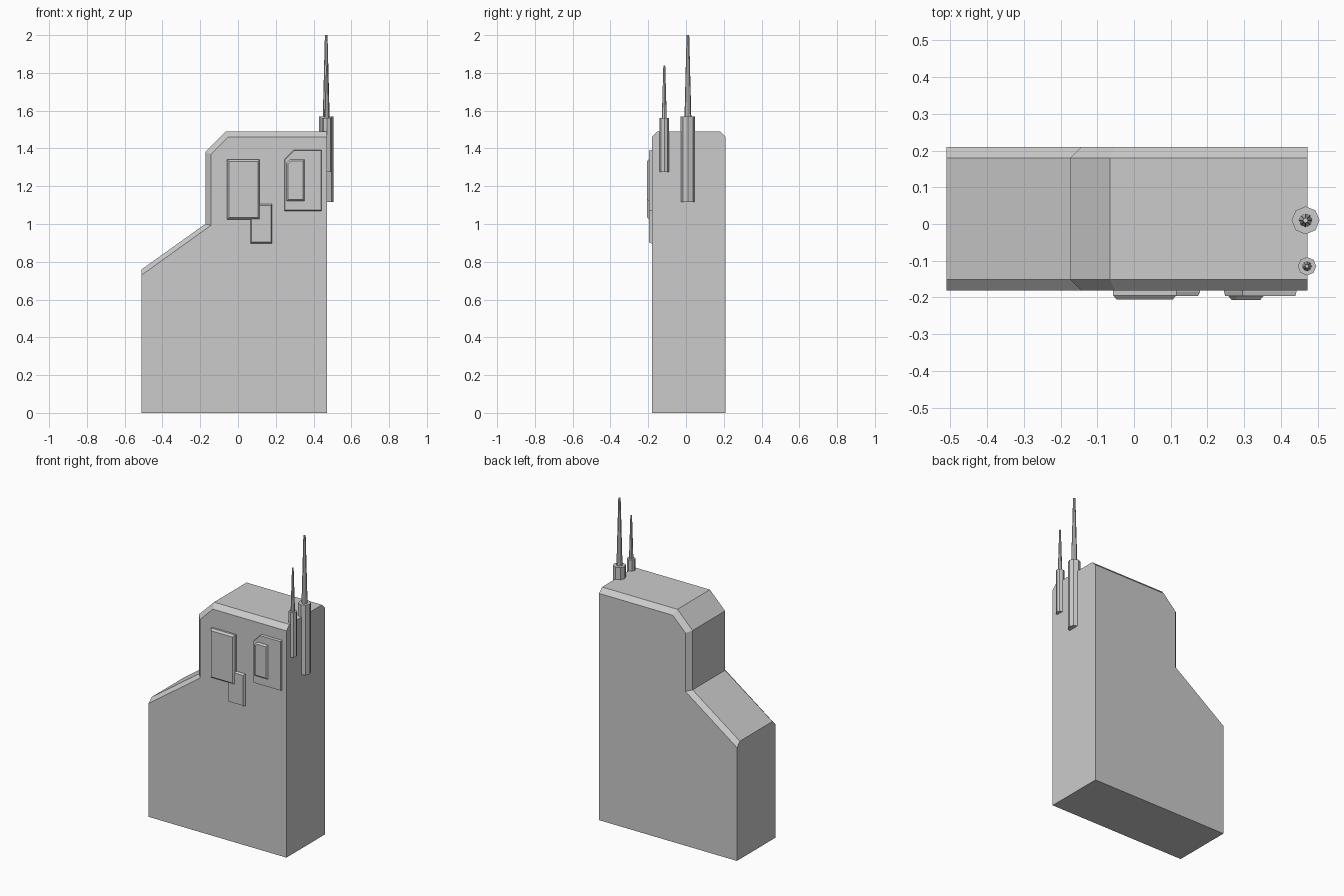
import bpy, bmesh, math

if "Cube" in bpy.data.objects:
    bpy.data.objects.remove(bpy.data.objects["Cube"])


def loft(name, rings):
    """Skin equal-length closed rings of points and cap both ends."""
    bm = bmesh.new()
    loops = [[bm.verts.new(p) for p in ring] for ring in rings]
    n = len(loops[0])
    for a, b in zip(loops, loops[1:]):
        for i in range(n):
            j = (i + 1) % n
            bm.faces.new((a[i], a[j], b[j], b[i]))
    bm.faces.new(loops[0])
    bm.faces.new(loops[-1])
    bmesh.ops.recalc_face_normals(bm, faces=bm.faces)
    mesh = bpy.data.meshes.new(name)
    bm.to_mesh(mesh)
    bm.free()
    obj = bpy.data.objects.new(name, mesh)
    bpy.context.collection.objects.link(obj)
    return obj


def at_depth(profile, y):
    return [(x, y, z) for x, z in profile]


def panel(name, x0, x1, z0, z1, back, front, edge, corner=0.0):
    """Raised plate with sloped edges, optionally a clipped top left corner."""
    def outline(d):
        l, r, b, t = x0 + d, x1 - d, z0 + d, z1 - d
        if corner:
            c = corner - d * 0.586
            return [(l, b), (r, b), (r, t), (l + c, t), (l, t - c)]
        return [(l, b), (r, b), (r, t), (l, t)]
    mid = front + min(0.012, (back - front) * 0.6)
    return loft(name, [at_depth(outline(0), back), at_depth(outline(0), mid),
                       at_depth(outline(edge), front)])


def antenna(name, x, y, sleeve_r, z0, z1, mast_r, tip_r, top):
    """Octagonal sleeve stepping in to a tapered mast."""
    def ring(r, z):
        return [(x + r * math.cos(math.tau * i / 8),
                 y + r * math.sin(math.tau * i / 8), z) for i in range(8)]
    loft(name, [ring(sleeve_r, z0), ring(sleeve_r, z1), ring(mast_r, z1),
                ring(tip_r, top)])


# Tower body: stepped silhouette with chamfered front and back rims
outer = [(-0.51, 0), (0.472, 0), (0.472, 1.49), (-0.065, 1.49),
         (-0.173, 1.382), (-0.173, 1.0), (-0.51, 0.76)]
inner = [(-0.51, 0), (0.472, 0), (0.472, 1.46), (-0.052, 1.46),
         (-0.143, 1.37), (-0.143, 0.993), (-0.51, 0.73)]
loft("tower_body", [at_depth(inner, -0.181), at_depth(outer, -0.151),
                    at_depth(outer, 0.18), at_depth(inner, 0.21)])

# Raised plates on the front wall
panel("large_wall_panel", -0.057, 0.115, 1.025, 1.342, -0.175, -0.206, 0.01)
panel("lower_wall_panel", 0.065, 0.18, 0.898, 1.105, -0.175, -0.196, 0.006)
panel("clipped_wall_panel", 0.245, 0.442, 1.07, 1.391, -0.175, -0.196, 0.003, 0.05)
panel("small_hatch", 0.257, 0.352, 1.122, 1.342, -0.19, -0.207, 0.009, 0.02)

# Antennas on the right wall
antenna("tall_antenna", 0.467, 0.01, 0.038, 1.117, 1.568, 0.018, 0.007, 2.0)
antenna("short_antenna", 0.471, -0.115, 0.025, 1.275, 1.562, 0.013, 0.005, 1.84)
